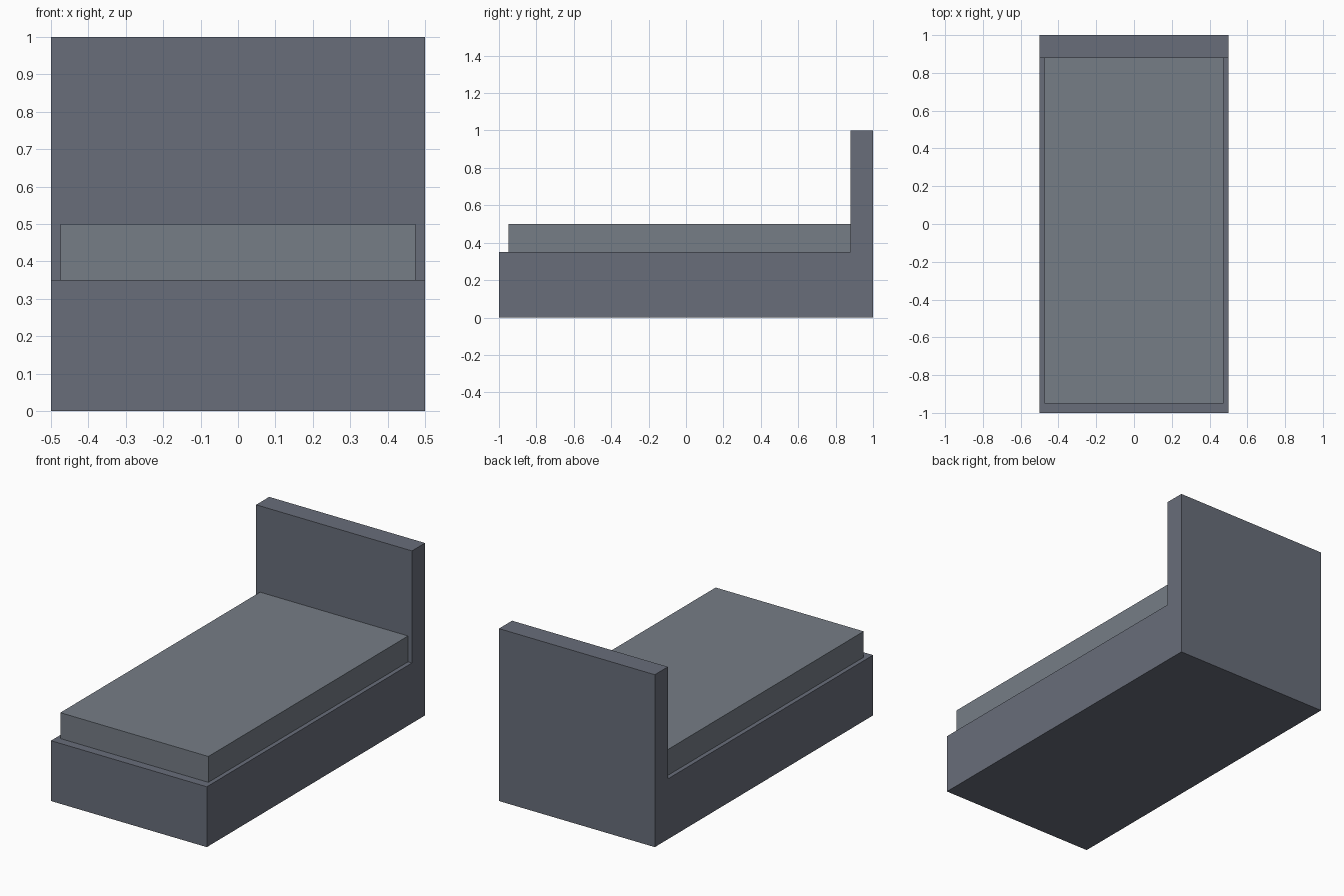
import bpy
import bmesh

if "Cube" in bpy.data.objects:
    bpy.data.objects.remove(bpy.data.objects["Cube"])


def extrude_profile(name, profile, half_width, color):
    """Extrude a (y, z) side profile symmetrically across x."""
    bm = bmesh.new()
    face = bm.faces.new([bm.verts.new((-half_width, y, z)) for y, z in profile])
    result = bmesh.ops.extrude_face_region(bm, geom=[face])
    moved = [g for g in result["geom"] if isinstance(g, bmesh.types.BMVert)]
    bmesh.ops.translate(bm, verts=moved, vec=(2 * half_width, 0, 0))
    bmesh.ops.recalc_face_normals(bm, faces=bm.faces)
    mesh = bpy.data.meshes.new(name)
    bm.to_mesh(mesh)
    bm.free()
    material = bpy.data.materials.new(name + "_colour")
    material.diffuse_color = (*color, 1)
    material.use_nodes = True
    material.node_tree.nodes["Principled BSDF"].inputs["Base Color"].default_value = material.diffuse_color
    mesh.materials.append(material)
    obj = bpy.data.objects.new(name, mesh)
    bpy.context.collection.objects.link(obj)
    return obj


BASE_TOP = 0.35
HEAD_FRONT = 0.88

# Bed base and headboard in one L-shaped piece
extrude_profile("bed_frame", [(-1, 0), (1, 0), (1, 1), (HEAD_FRONT, 1),
                              (HEAD_FRONT, BASE_TOP), (-1, BASE_TOP)],
                0.5, (0.14, 0.155, 0.195))

# Mattress, inset at the sides and foot, touching the headboard
extrude_profile("mattress", [(-0.95, BASE_TOP), (HEAD_FRONT, BASE_TOP),
                             (HEAD_FRONT, 0.5), (-0.95, 0.5)],
                0.475, (0.18, 0.205, 0.24))
